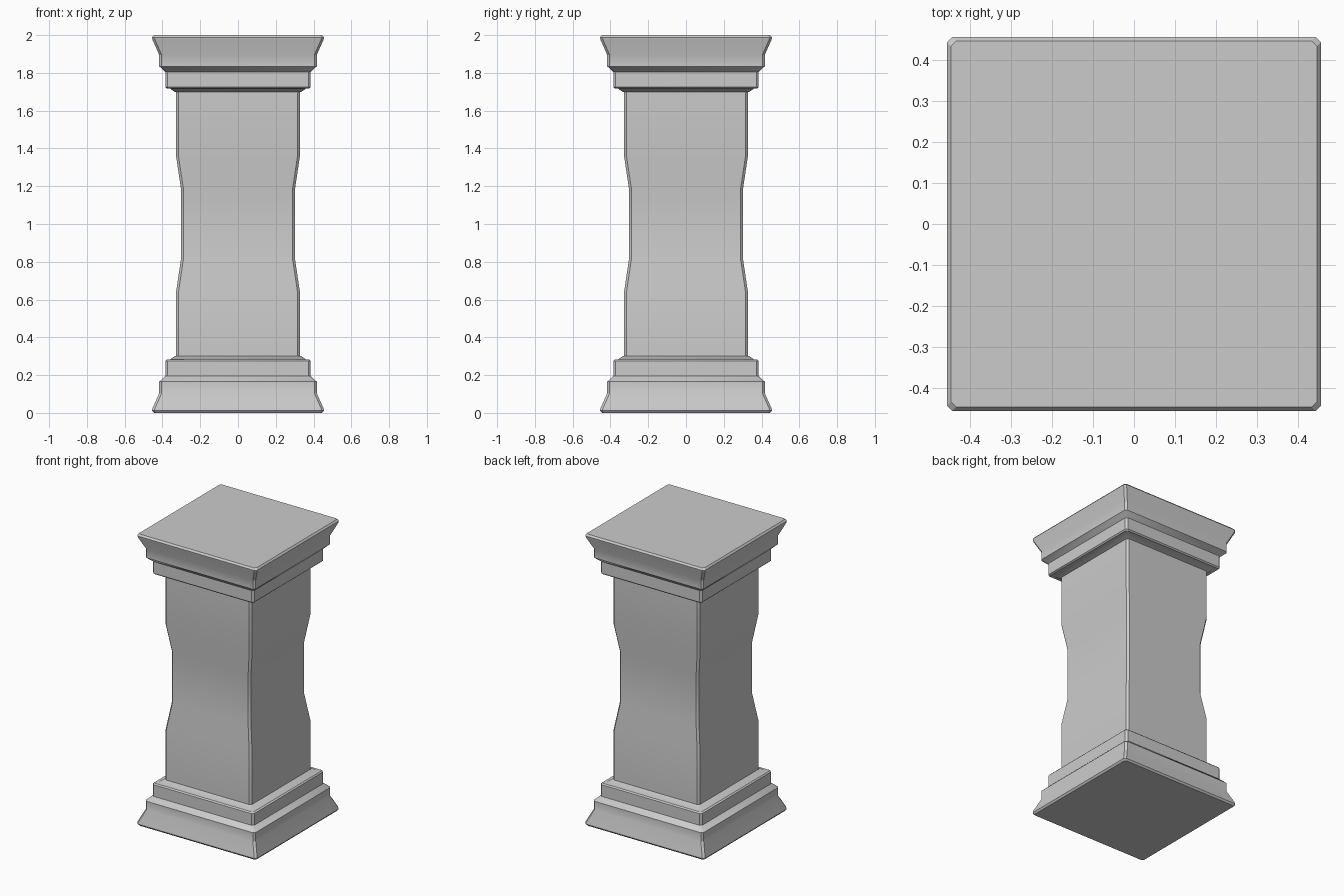
import bpy, bmesh, math

if "Cube" in bpy.data.objects:
    bpy.data.objects.remove(bpy.data.objects["Cube"])

CHAMFER = 0.013


def loft(name, profile):
    """Square column with chamfered corners following (half width, z) points."""
    bm = bmesh.new()
    rings = []
    for w, z in profile:
        c = w - CHAMFER
        pts = [(c, -w), (w, -c), (w, c), (c, w), (-c, w), (-w, c), (-w, -c), (-c, -w)]
        rings.append([bm.verts.new((x, y, z)) for x, y in pts])
    for low, high in zip(rings, rings[1:]):
        for i in range(8):
            j = (i + 1) % 8
            bm.faces.new((low[i], low[j], high[j], high[i]))
    bm.faces.new(rings[0][::-1])
    bm.faces.new(rings[-1])
    bmesh.ops.recalc_face_normals(bm, faces=bm.faces)
    mesh = bpy.data.meshes.new(name)
    bm.to_mesh(mesh)
    bm.free()
    mesh.shade_smooth()
    mesh.set_sharp_from_angle(angle=math.radians(30))
    obj = bpy.data.objects.new(name, mesh)
    bpy.context.collection.objects.link(obj)
    return obj


def flip(profile):
    """Mirror a profile about mid height."""
    return [(w, 2 - z) for w, z in reversed(profile)]


# Flared foot, stepped collar and lower half of the waisted shaft
foot = [(0.445, 0), (0.455, 0.012), (0.453, 0.024), (0.417, 0.105),
        (0.417, 0.165), (0.385, 0.195)]
collar = [(0.385, 0.195), (0.385, 0.275), (0.377, 0.283), (0.36, 0.283), (0.335, 0.30)]
half_shaft = [(0.328, 0.29), (0.328, 0.64), (0.301, 0.82)]

loft("base", foot)
loft("base_collar", collar)
loft("shaft", half_shaft + flip(half_shaft))
loft("capital_collar", flip(collar))
loft("capital", flip(foot))
